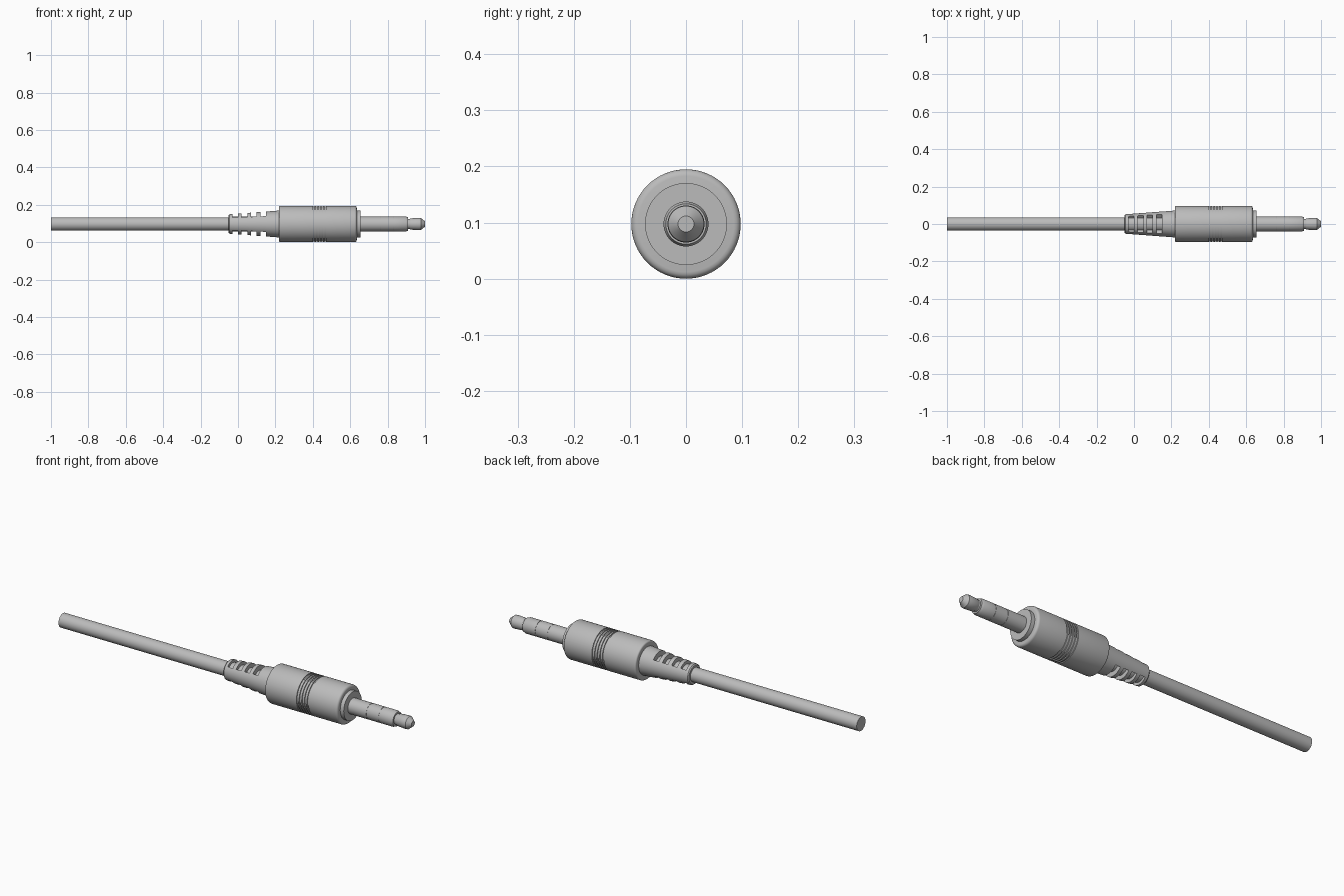
import bpy, bmesh, math
from mathutils import Vector

cube = bpy.data.objects.get("Cube")
if cube:
    bpy.data.objects.remove(cube)

R = 0.0975          # barrel radius, also the height of the axis
SEGMENTS = 64

grey = bpy.data.materials.new("plain grey")
grey.use_nodes = True
grey.diffuse_color = (0.5, 0.5, 0.5, 1)
grey.node_tree.nodes["Principled BSDF"].inputs["Base Color"].default_value = (0.5, 0.5, 0.5, 1)


def lathe(name, profile, slots=()):
    """Turn (x, radius) points about the x axis, close the ends and sink any slots."""
    bm = bmesh.new()
    rings = []
    for x, r in profile:
        angles = [math.tau * i / SEGMENTS for i in range(SEGMENTS)]
        rings.append([bm.verts.new((x, r * math.cos(a), r * math.sin(a))) for a in angles])
    for a, b in zip(rings, rings[1:]):
        for i in range(SEGMENTS):
            j = (i + 1) % SEGMENTS
            bm.faces.new((a[i], a[j], b[j], b[i]))
    bm.faces.new(rings[0])
    bm.faces.new(rings[-1])
    bmesh.ops.recalc_face_normals(bm, faces=bm.faces)

    # slots wrap over the top and the underside
    for start, end in slots:
        picked = []
        for f in bm.faces:
            c = f.calc_center_median()
            if len(f.verts) == 4 and start < c.x < end and abs(c.z) > abs(c.y) * 0.82:
                picked.append(f)
        made = bmesh.ops.extrude_face_region(bm, geom=picked)["geom"]
        bmesh.ops.delete(bm, geom=[f for f in picked if f.is_valid], context='FACES')
        for v in made:
            if isinstance(v, bmesh.types.BMVert):
                radial = Vector((0, v.co.y, v.co.z)).normalized() * 0.04
                v.co.y, v.co.z = radial.y, radial.z
    bmesh.ops.recalc_face_normals(bm, faces=bm.faces)

    mesh = bpy.data.meshes.new(name)
    bm.to_mesh(mesh)
    bm.free()
    mesh.materials.append(grey)
    ob = bpy.data.objects.new(name, mesh)
    ob.location.z = R
    bpy.context.collection.objects.link(ob)
    bpy.ops.object.select_all(action='DESELECT')
    ob.select_set(True)
    bpy.context.view_layer.objects.active = ob
    bpy.ops.object.shade_smooth_by_angle(angle=math.radians(32))
    return ob


def groove(x, width, r, depth):
    """Square groove in a profile."""
    return [(x, r), (x, r - depth), (x + width, r - depth), (x + width, r)]


def rounded(x, r, bevel, side):
    """Quarter-round edge: side -1 starts a barrel, +1 ends it."""
    pts = []
    for k in range(5):
        a = math.pi / 2 * k / 4
        pts.append((x - side * bevel * (1 - math.sin(a)), r - bevel * (1 - math.cos(a))))
    return pts if side > 0 else pts[::-1]


# cable
lathe("cable", [(-1, 0.036), (0, 0.036)])

# tapered strain relief with four slots above and below
slots = [(-0.03 + 0.05 * k, 0.05 * k) for k in range(4)]
stations = [-0.045] + [x for s in slots for x in s] + [0.23]
lathe("strain_relief",
      [(-0.05, 0.047)] + [(x, 0.052 + 0.075 * (x + 0.045)) for x in stations],
      slots)

# barrel with a band of grip grooves
barrel = rounded(0.22, R, 0.008, -1)
for k in range(5):
    barrel += groove(0.402 + 0.015 * k, 0.008, R, 0.005)
barrel += rounded(0.635, R, 0.012, 1)
lathe("barrel", barrel)

# collar at the barrel mouth
lathe("collar", [(0.62, 0.073), (0.655, 0.073)])

# contact sleeve with fine insulating lines
sleeve = [(0.64, 0.04)]
for x in (0.76, 0.83):
    sleeve += groove(x, 0.004, 0.04, 0.0012)
sleeve += [(0.898, 0.04), (0.902, 0.038), (0.91, 0.036)]
lathe("contact_sleeve", sleeve)

# contact tip: narrow neck, flared shoulder and blunt cone
lathe("contact_tip", [(0.9, 0.028), (0.917, 0.027), (0.922, 0.030), (0.965, 0.033),
                      (0.978, 0.032), (0.995, 0.018), (1, 0.0142)])
